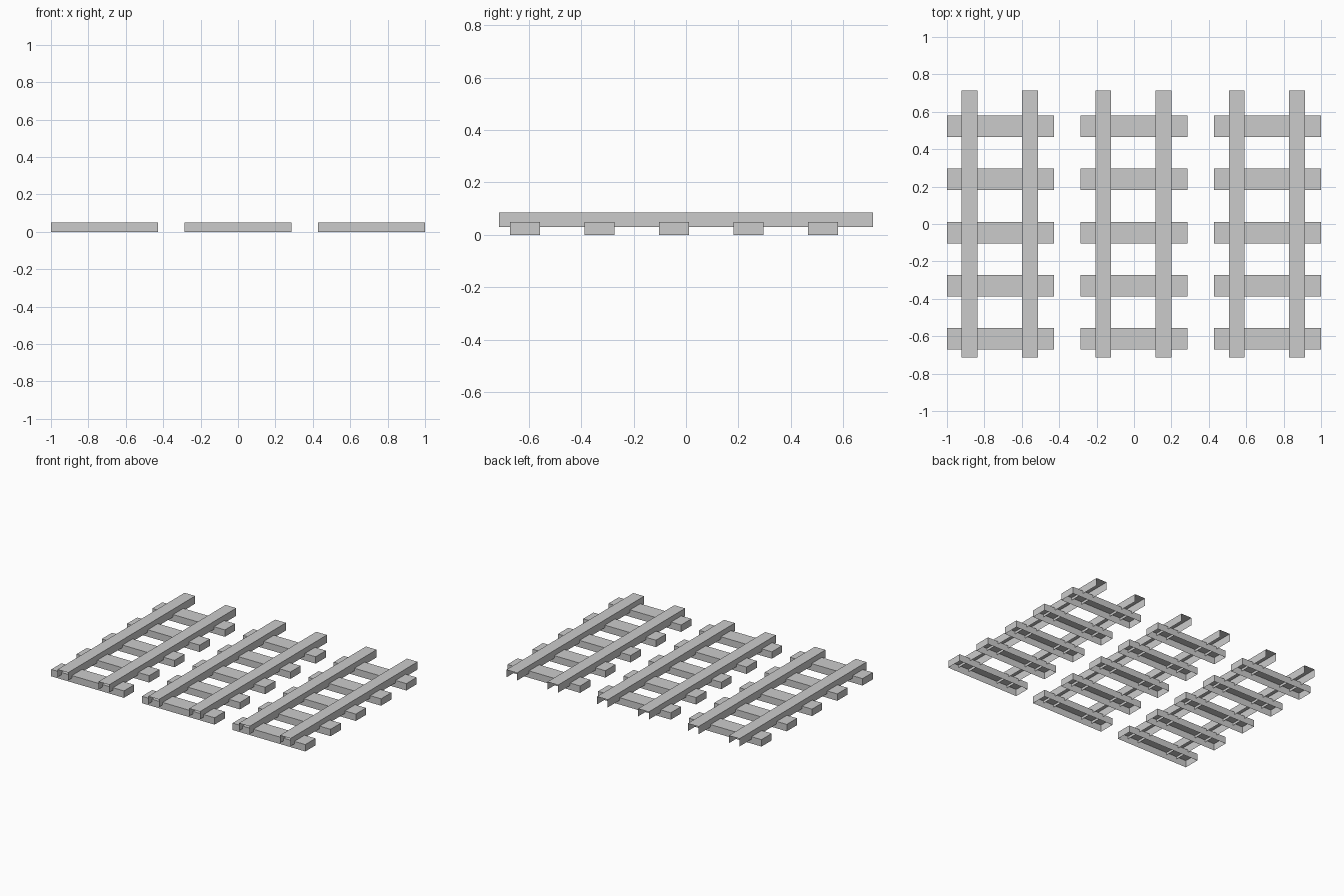
import bpy
import bmesh
from mathutils import Matrix

if "Cube" in bpy.data.objects:
    bpy.data.objects.remove(bpy.data.objects["Cube"])


def open_box(name, x, y, z0, size, open_ends=False):
    """Hollow box shell without a bottom; optionally without its y ends."""
    bm = bmesh.new()
    bmesh.ops.create_cube(bm, size=1, matrix=Matrix.Diagonal((*size, 1)))
    bm.normal_update()
    gone = [f for f in bm.faces
            if f.normal.z < -0.5 or (open_ends and abs(f.normal.y) > 0.5)]
    bmesh.ops.delete(bm, geom=gone, context='FACES')
    mesh = bpy.data.meshes.new(name)
    bm.to_mesh(mesh)
    bm.free()
    obj = bpy.data.objects.new(name, mesh)
    obj.location = (x, y, z0 + size[2] / 2)
    bpy.context.collection.objects.link(obj)
    return obj


# Three straight track sections side by side
for t, cx in enumerate((-0.714, 0, 0.714), 1):
    # Cross ties, hollow underneath
    for i in range(5):
        open_box(f"track_{t}_sleeper_{i + 1}", cx, -0.614 + 0.284 * i, 0,
                 (0.572, 0.115, 0.049))
    # Rails: channels open below and at both ends, sunk into the ties
    for side, dx in (("left", -0.165), ("right", 0.158)):
        open_box(f"track_{t}_{side}_rail", cx + dx, 0, 0.031,
                 (0.084, 1.428, 0.055), open_ends=True)
